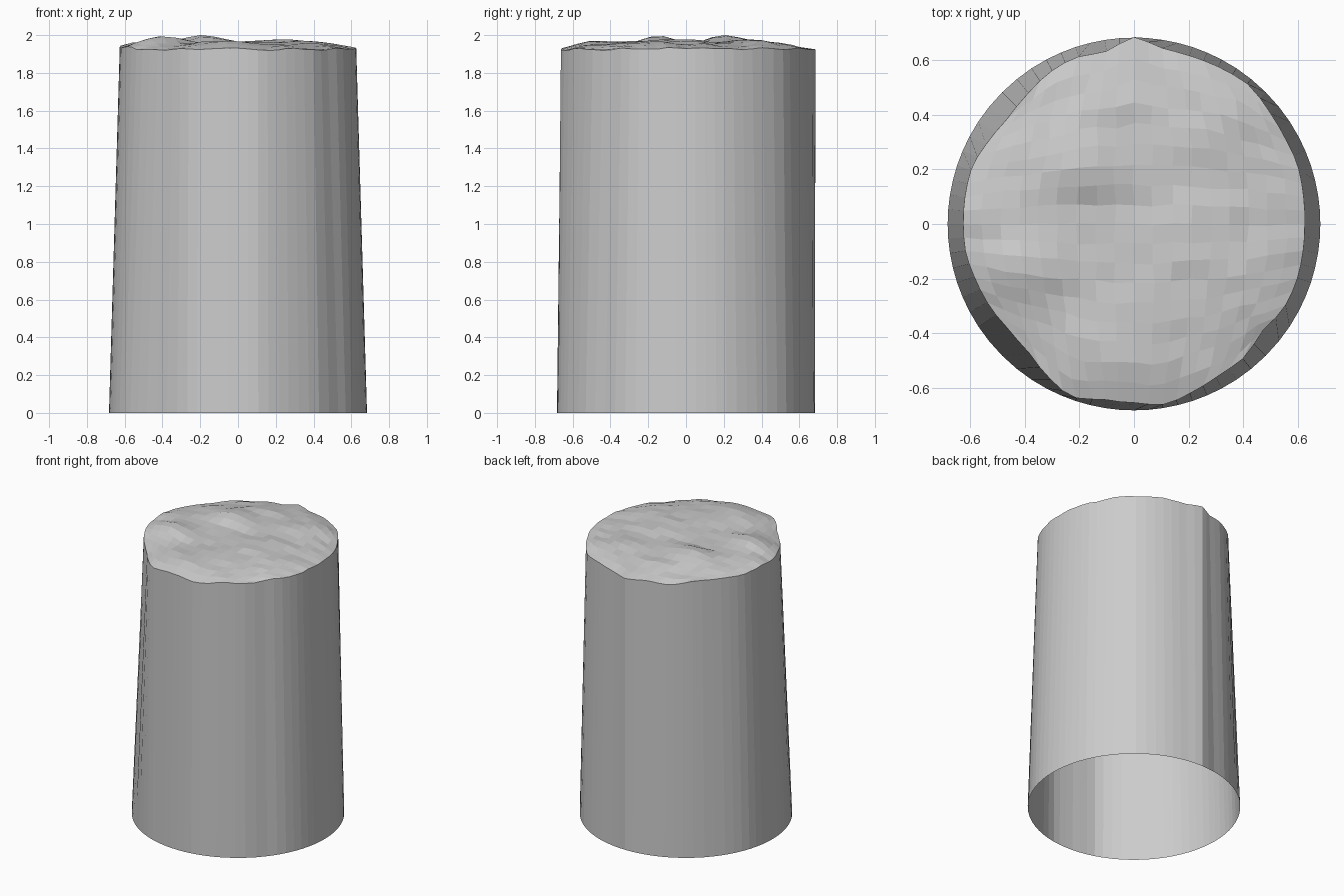
import bpy, bmesh, math
from mathutils import Vector, noise

if "Cube" in bpy.data.objects:
    bpy.data.objects.remove(bpy.data.objects["Cube"])

N = 18            # grid cells across the broken top (4 * N wall facets)
BASE_R = 0.683

# radius of the irregular top rim, every 10 degrees from +x
RIM = [.626, .630, .638, .637, .645, .662, .655, .650, .650, .685, .637, .648,
       .635, .615, .603, .613, .630, .628, .626, .626, .615, .609, .600, .606,
       .640, .676, .652, .655, .672, .650, .635, .635, .610, .630, .632, .628]

# raised lumps on the top: x, y, width, height
LUMPS = [(-.40, -.15, .13, .035), (-.18, .23, .13, .035), (.30, .35, .16, .018),
         (.25, -.10, .18, .014), (-.05, -.50, .13, .016), (-.60, .05, .12, .020)]


def rim_radius(a):
    t = math.degrees(a) % 360 / 10
    i = int(t) % 36
    f = t - int(t)
    return RIM[i] * (1 - f) + RIM[(i + 1) % 36] * f


def top_height(x, y, r):
    z = 1.926 + 0.030 * (1 - r ** 5)
    z += sum(h * math.exp(-((x - cx) ** 2 + (y - cy) ** 2) / w ** 2)
             for cx, cy, w, h in LUMPS)
    z += 0.011 * noise.noise(Vector((x * 5, y * 9, 1.7)))
    z += 0.007 * noise.noise(Vector((x * 13, y * 15, 4.2)))
    return z


# rough broken top: square grid squeezed into the rim outline
bm = bmesh.new()
grid = {}
for i in range(N + 1):
    for j in range(N + 1):
        u, v = 2 * i / N - 1, 2 * j / N - 1
        dx, dy = u * math.sqrt(1 - v * v / 2), v * math.sqrt(1 - u * u / 2)
        r, a = math.hypot(dx, dy), math.atan2(dy, dx)
        radius = r * (BASE_R * 0.94 * (1 - r) + rim_radius(a) * r)
        x, y = radius * math.cos(a), radius * math.sin(a)
        if r < 0.97:
            x += 0.012 * noise.noise(Vector((x * 9, y * 9, 7.1)))
            y += 0.012 * noise.noise(Vector((x * 9, y * 9, 9.3)))
        grid[i, j] = bm.verts.new((x, y, top_height(x, y, r)))
for i in range(N):
    for j in range(N):
        bm.faces.new((grid[i, j], grid[i + 1, j], grid[i + 1, j + 1], grid[i, j + 1]))

# scale the relief so the highest point is exactly 2
peak = max(v.co.z for v in bm.verts)
for v in bm.verts:
    v.co.z = 1.92 + (v.co.z - 1.92) * 0.08 / (peak - 1.92)

# tapered wall dropping to a true circle, left open underneath
loop = ([grid[i, 0] for i in range(N)] + [grid[N, j] for j in range(N)]
        + [grid[i, N] for i in range(N, 0, -1)] + [grid[0, j] for j in range(N, 0, -1)])
base = []
for v in loop:
    a = math.atan2(v.co.y, v.co.x)
    base.append(bm.verts.new((BASE_R * math.cos(a), BASE_R * math.sin(a), 0)))
for k in range(len(loop)):
    m = (k + 1) % len(loop)
    bm.faces.new((base[k], base[m], loop[m], loop[k]))

bmesh.ops.recalc_face_normals(bm, faces=bm.faces)
mesh = bpy.data.meshes.new("rock_pillar")
bm.to_mesh(mesh)
bm.free()
bpy.context.collection.objects.link(bpy.data.objects.new("rock_pillar", mesh))
